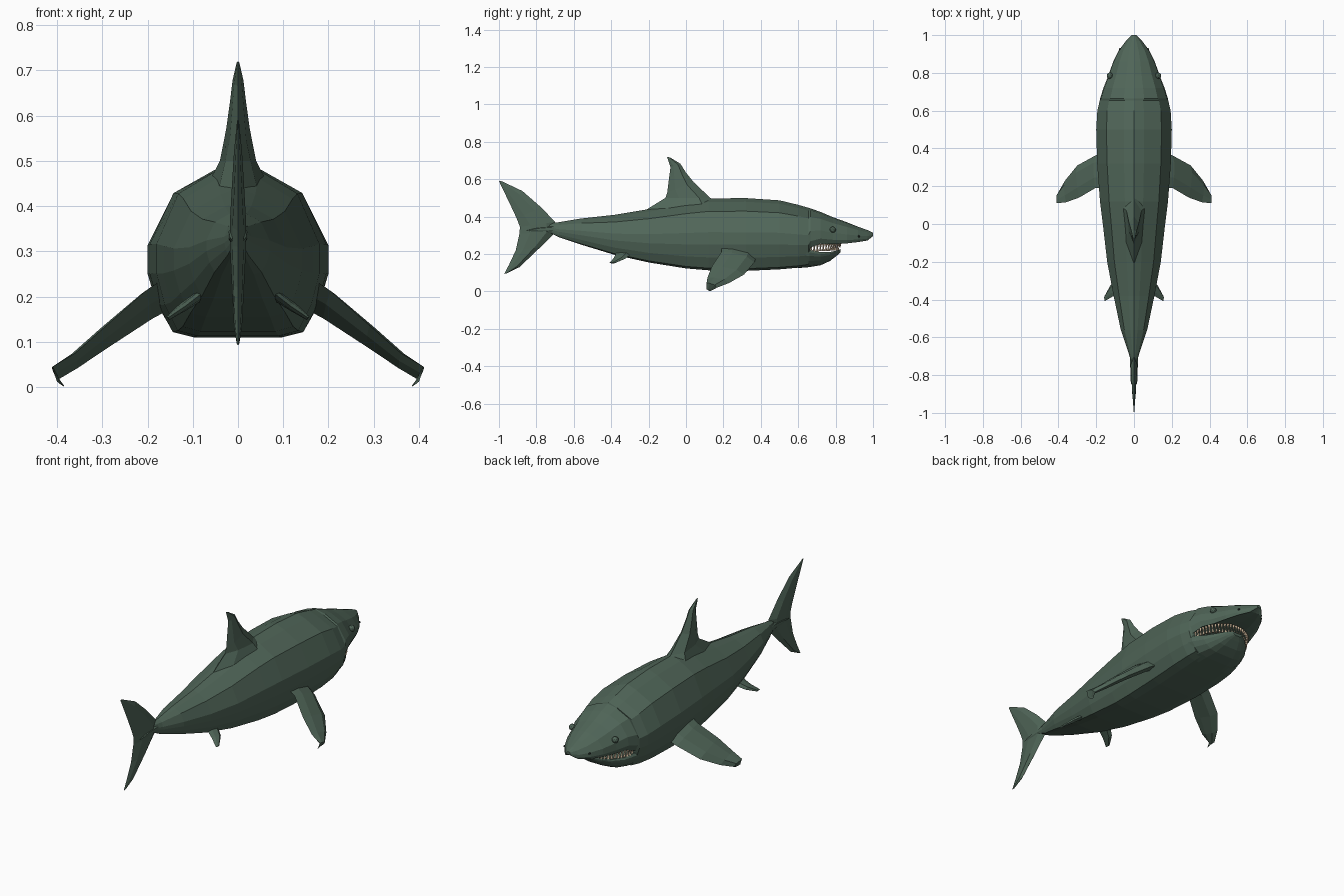
import bpy, bmesh, math
from mathutils import Vector

if "Cube" in bpy.data.objects:
    bpy.data.objects.remove(bpy.data.objects["Cube"])


def colour(name, rgb):
    m = bpy.data.materials.new(name)
    m.diffuse_color = (*rgb, 1)
    m.use_nodes = True
    m.node_tree.nodes["Principled BSDF"].inputs["Base Color"].default_value = m.diffuse_color
    return m


SKIN = colour("grey green skin", (0.080, 0.132, 0.098))
TOOTH = colour("cream teeth", (0.62, 0.48, 0.33))
DARK = colour("dark nostril", (0.02, 0.03, 0.025))


def finish(name, bm, mat):
    bmesh.ops.recalc_face_normals(bm, faces=bm.faces)
    me = bpy.data.meshes.new(name)
    bm.to_mesh(me)
    bm.free()
    me.materials.append(mat)
    ob = bpy.data.objects.new(name, me)
    bpy.context.collection.objects.link(ob)
    return ob


def loft(name, rings, mat=SKIN):
    """Skin closed rings of points in order and cap both ends."""
    bm = bmesh.new()
    loops = [[bm.verts.new(p) for p in r] for r in rings]
    n = len(loops[0])
    for a, b in zip(loops, loops[1:]):
        for i in range(n):
            j = (i + 1) % n
            bm.faces.new((a[i], a[j], b[j], b[i]))
    bm.faces.new(loops[0])
    bm.faces.new(loops[-1])
    return finish(name, bm, mat)


def ring(y, w, top, bottom, prof):
    """Symmetric cross-section from a half profile of width and height fractions."""
    right = [(fx * w, y, bottom + fz * (top - bottom)) for fx, fz in prof]
    left = [(-x, yy, z) for x, yy, z in right[-2:0:-1]]
    return right + left


def fin(name, stations, normal):
    """Blade through stations of leading point, trailing point, half thickness."""
    n = Vector(normal).normalized()
    rings = []
    for lead, trail, t in stations:
        a, b = Vector(lead), Vector(trail)
        p, q = a.lerp(b, 0.25), a.lerp(b, 0.7)
        rings.append([a, p + n * t, q + n * t * 0.7, b, q - n * t * 0.7, p - n * t])
    return loft(name, rings)


# Body and upper head: one loft, the section changes at the mouth
TRUNK = [(0, 0), (.5, 0), (.74, .03), (.9, .18), (1, .36), (1, .53), (.73, .82), (.27, .95), (0, 1)]
HEAD = [(0, .15), (.5, .13), (.84, .04), (.92, 0), (1, .16), (.97, .42), (.7, .78), (.3, .95), (0, 1)]
trunk = [(-.73, .014, .365, .315), (-.68, .03, .37, .29), (-.56, .07, .39, .25),
         (-.38, .108, .41, .195), (-.2, .142, .44, .155), (0, .165, .48, .123),
         (.12, .18, .497, .113), (.32, .195, .499, .11), (.5, .2, .487, .118),
         (.6, .194, .463, .127), (.655, .181, .447, .135)]
head = [(.665, .179, .444, .235), (.72, .162, .425, .255), (.785, .136, .397, .253),
        (.86, .11, .37, .257), (.92, .08, .346, .264), (.97, .042, .328, .272),
        (1.0, .012, .314, .296)]
loft("body", [ring(*s, TRUNK) for s in trunk] + [ring(*s, HEAD) for s in head])

# Lower jaw
JAW = [(0, 0), (.4, 0), (.68, .1), (.86, .36), (.97, .65), (1, .85), (.97, 1), (.8, .96), (0, .85)]
jaw = [(.60, .18, .23, .125), (.66, .168, .222, .13), (.72, .138, .21, .14),
       (.77, .103, .211, .163), (.805, .066, .218, .19), (.826, .03, .226, .208)]
loft("lower_jaw", [ring(*s, JAW) for s in jaw])

# Teeth along the two arches
def arch(name, z_of_y, width, front, direction, count):
    bm = bmesh.new()
    for i in range(count):
        a = math.pi * (i + .5) / count
        x, y = width * math.cos(a), .66 + (front - .66) * math.sin(a)
        z = z_of_y(y)
        r = .0085
        base = [bm.verts.new((x + r * cx, y + r * cy, z))
                for cx, cy in ((1, 0), (0, 1), (-1, 0), (0, -1))]
        tip = bm.verts.new((x, y, z + direction * .03))
        for k in range(4):
            bm.faces.new((base[k], base[(k + 1) % 4], tip))
        bm.faces.new(base[::-1])
    return finish(name, bm, TOOTH)


arch("upper_teeth", lambda y: .248 + (y - .66) * .1, .15, .825, -1, 30)
arch("lower_teeth", lambda y: .213 + (y - .66) * .04, .147, .812, 1, 28)

# Dorsal fin
fin("dorsal_fin", [((0, .2, .47), (0, -.24, .42), .062),
                   ((0, .13, .50), (0, -.11, .50), .04),
                   ((0, .04, .585), (0, -.10, .53), .026),
                   ((0, 0, .635), (0, -.09, .61), .018),
                   ((0, -.03, .683), (0, -.083, .665), .012),
                   ((0, -.085, .716), (0, -.102, .72), .003)], (1, 0, 0))

# Tail fin, upper tip to lower tip
fin("tail_fin", [((0, -.985, .589), (0, -1, .59), .002),
                 ((0, -.875, .537), (0, -.94, .465), .009),
                 ((0, -.775, .45), (0, -.905, .39), .014),
                 ((0, -.70, .372), (0, -.888, .345), .018),
                 ((0, -.70, .315), (0, -.89, .31), .018),
                 ((0, -.78, .235), (0, -.91, .22), .014),
                 ((0, -.89, .13), (0, -.945, .145), .009),
                 ((0, -.955, .098), (0, -.972, .093), .003)], (1, 0, 0))

# Paired parts
for side, s in (("right", 1), ("left", -1)):
    fin(side + "_pectoral_fin", [((s * .12, .385, .20), (s * .15, .19, .25), .026),
                                 ((s * .20, .365, .155), (s * .205, .19, .212), .022),
                                 ((s * .30, .31, .09), (s * .29, .14, .137), .018),
                                 ((s * .365, .23, .045), (s * .36, .115, .075), .014),
                                 ((s * .40, .165, .02), (s * .41, .11, .045), .011),
                                 ((s * .385, .135, .004), (s * .40, .11, .012), .006)],
        (s * .6, .15, .78))
    fin(side + "_pelvic_fin", [((s * .07, -.28, .21), (s * .07, -.37, .215), .012),
                               ((s * .125, -.325, .175), (s * .115, -.385, .18), .010),
                               ((s * .155, -.38, .152), (s * .155, -.408, .153), .005)],
        (s * .6, 0, .8))
    # Side keel running on to the tail
    fin(side + "_tail_keel", [((s * .012, -.62, .335), (s * .012, -.86, .325), .02),
                              ((s * .022, -.68, .337), (s * .018, -.83, .33), .008)], (0, 0, 1))
    # Eye
    bm = bmesh.new()
    bmesh.ops.create_icosphere(bm, subdivisions=2, radius=.017)
    bmesh.ops.translate(bm, verts=bm.verts, vec=(s * .128, .785, .33))
    finish(side + "_eye", bm, SKIN)
    # Nostril
    bm = bmesh.new()
    bmesh.ops.create_icosphere(bm, subdivisions=1, radius=.007)
    bmesh.ops.translate(bm, verts=bm.verts, vec=(s * .074, .925, .295))
    finish(side + "_nostril", bm, DARK)
